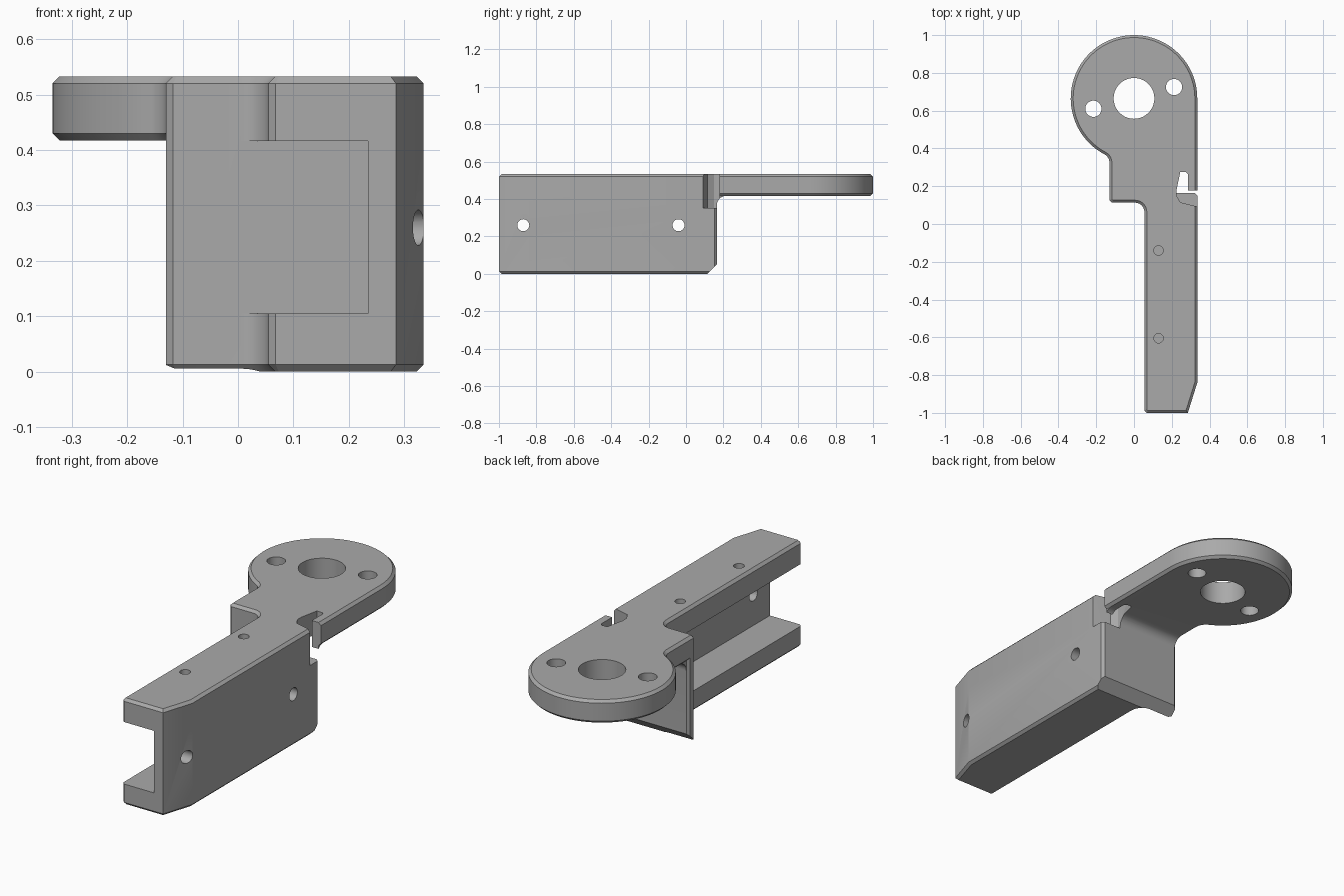
import bpy
import bmesh
from math import cos, sin, pi, sqrt, atan2, radians
from mathutils import Vector, Matrix

cube = bpy.data.objects.get("Cube")
if cube:
    bpy.data.objects.remove(cube, do_unlink=True)

# Main dimensions
RIGHT, LEFT, FLANGE = 0.335, -0.13, 0.055
WALL_FRONT, WALL_BACK = 0.113, 0.165
TOP, UNDER = 0.533, 0.417
DISC_Y, DISC_R = 0.665, 0.335
CH = 0.013

grey = bpy.data.materials.new("grey plastic")
grey.use_nodes = True
colour = (0.4, 0.4, 0.4, 1)
grey.diffuse_color = colour
grey.node_tree.nodes["Principled BSDF"].inputs["Base Color"].default_value = colour


def arc(cx, cy, r, a0, a1, n):
    """Points on an arc from angle a0 to a1."""
    return [(cx + r * cos(a0 + (a1 - a0) * i / n),
             cy + r * sin(a0 + (a1 - a0) * i / n)) for i in range(n + 1)]


def inset(points, d):
    """Move a counter-clockwise outline inwards with mitred corners."""
    out = []
    for i, p in enumerate(points):
        p = Vector(p)
        a = (p - Vector(points[i - 1])).normalized()
        b = (Vector(points[(i + 1) % len(points)]) - p).normalized()
        na, nb = Vector((-a.y, a.x)), Vector((-b.y, b.x))
        out.append(p + (na + nb) * d / (1 + na.dot(nb)))
    return out


def prism(name, points, z0, z1, low=0, high=0):
    """Extruded outline with optional chamfers round both ends."""
    levels = [(z0, low)]
    if low:
        levels.append((z0 + low, 0))
    if high:
        levels.append((z1 - high, 0))
    levels.append((z1, high))
    bm = bmesh.new()
    rings = [[bm.verts.new((x, y, z)) for x, y in (inset(points, d) if d else points)]
             for z, d in levels]
    for lower, upper in zip(rings, rings[1:]):
        for i in range(len(points)):
            bm.faces.new((lower[i - 1], lower[i], upper[i], upper[i - 1]))
    bm.faces.new(rings[0][::-1])
    bm.faces.new(rings[-1])
    bmesh.ops.recalc_face_normals(bm, faces=bm.faces)
    mesh = bpy.data.meshes.new(name)
    bm.to_mesh(mesh)
    bm.free()
    mesh.materials.append(grey)
    obj = bpy.data.objects.new(name, mesh)
    bpy.context.collection.objects.link(obj)
    return obj


def along_x(name, points, x0, x1):
    """Prism whose outline lies in y and z, running along x."""
    obj = prism(name, points, x0, x1)
    obj.data.transform(Matrix(((0, 0, 1, 0), (1, 0, 0, 0), (0, 1, 0, 0), (0, 0, 0, 1))))
    return obj


def combine(target, tool, operation):
    mod = target.modifiers.new(operation.lower(), "BOOLEAN")
    mod.operation, mod.solver, mod.object = operation, "EXACT", tool
    bpy.context.view_layer.objects.active = target
    bpy.ops.object.modifier_apply(modifier=mod.name)
    bpy.data.objects.remove(tool, do_unlink=True)


# Shared front outline: wall corner, rounded inner corner, rail end
rail = [(LEFT, WALL_FRONT + CH), (LEFT + CH, WALL_FRONT)]
rail += arc(FLANGE - 0.05, WALL_FRONT - 0.05, 0.05, pi / 2, 0, 10)
rail += [(FLANGE, -1 + CH), (FLANGE + CH, -1), (0.285, -1), (RIGHT, -0.84)]

# Mounting plate: rail top, neck and round end
f = 0.05
neck_y = DISC_Y - sqrt((DISC_R + f) ** 2 - (LEFT - f) ** 2)
turn = atan2(neck_y - DISC_Y, LEFT - f)
outline = rail + arc(0, DISC_Y, DISC_R, 0, turn + 2 * pi, 72)
outline += arc(LEFT - f, neck_y, f, turn + pi, 0, 8)
body = prism("bracket", outline, UNDER, TOP, CH, CH)

# Lower block: rail and cross wall
back = [(RIGHT, WALL_BACK - CH), (RIGHT - CH, WALL_BACK),
        (LEFT + CH, WALL_BACK), (LEFT, WALL_BACK - CH)]
block = prism("block", rail + back, 0, UNDER + 0.05, CH, 0)
wedge = [(0.115, 0), (0.1, -0.015), (0.2, -0.015), (0.2, 0.085)]
combine(block, along_x("wedge", wedge, -0.5, 0.5), "DIFFERENCE")
combine(body, block, "UNION")

# Rounded support between wall and plate
fillet = arc(WALL_BACK + 0.05, UNDER - 0.05, 0.05, pi, pi / 2, 10)
fillet += [(WALL_BACK + 0.05, UNDER + 0.02), (WALL_BACK - 0.02, UNDER + 0.02),
           (WALL_BACK - 0.02, UNDER - 0.05)]
combine(body, along_x("support", fillet, LEFT + CH, RIGHT - CH), "UNION")

# Open channel in the side of the rail
channel = [(-1.1, 0.105), (WALL_FRONT, 0.105), (WALL_FRONT, 0.416), (-1.1, 0.416)]
combine(body, along_x("channel", channel, 0.004, 0.235), "DIFFERENCE")

# Hooked slot beside the wall
slot = [(0.4, 0.07), (0.4, 0.178), (0.285, 0.178), (0.285, 0.265), (0.275, 0.275),
        (0.245, 0.275), (0.225, 0.18), (0.225, 0.15), (0.245, 0.115), (0.325, 0.095)]
combine(body, prism("slot", slot, 0.353, 0.7), "DIFFERENCE")

# Vertical holes: shaft, plate screws, rail screws
for x, y, r in ((0, DISC_Y, 0.108), (0.212, 0.725, 0.043), (-0.215, 0.61, 0.043),
                (0.13, -0.14, 0.025), (0.13, -0.605, 0.025)):
    circle = arc(x, y, r, 0, 2 * pi, 40)[:-1]
    combine(body, prism("hole", circle, 0.3, 0.7), "DIFFERENCE")

# Cross holes through the web
for y in (-0.87, -0.04):
    circle = arc(y, 0.26, 0.032, 0, 2 * pi, 32)[:-1]
    combine(body, along_x("cross_hole", circle, 0.15, 0.5), "DIFFERENCE")

# Smooth curves, crisp edges
bpy.ops.object.select_all(action="DESELECT")
body.select_set(True)
bpy.context.view_layer.objects.active = body
bpy.ops.object.shade_smooth_by_angle(angle=radians(25))
